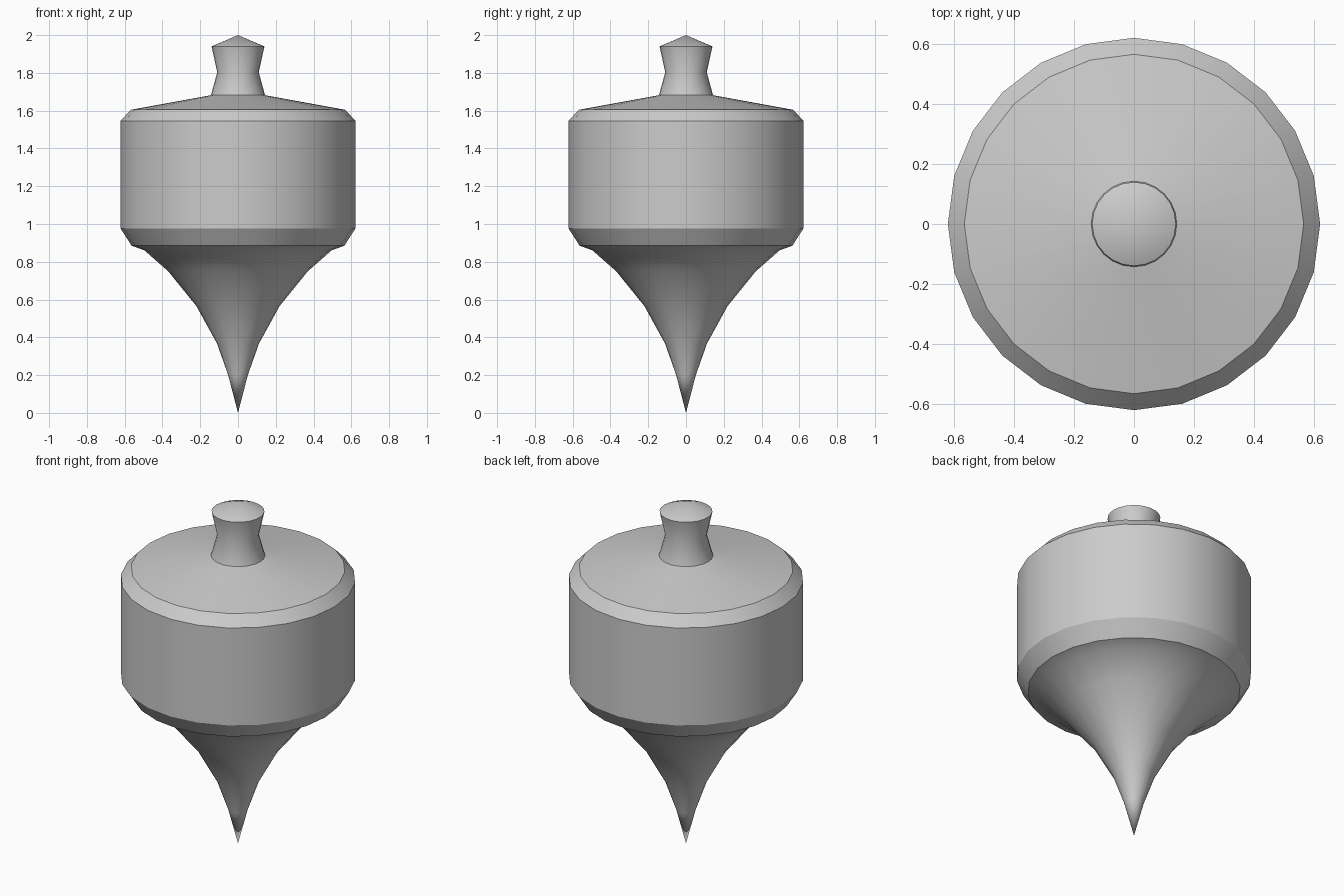
import bpy, bmesh, math

if "Cube" in bpy.data.objects:
    bpy.data.objects.remove(bpy.data.objects["Cube"])

SIDES = 24


def lathe(name, profile):
    """Revolve a (radius, height) profile, listed bottom to top, around z."""
    bm = bmesh.new()
    rings = []
    for r, z in profile:
        n = 1 if r == 0 else SIDES
        rings.append([bm.verts.new((r * math.cos(math.tau * i / SIDES),
                                    r * math.sin(math.tau * i / SIDES), z))
                      for i in range(n)])
    for low, high in zip(rings, rings[1:]):
        for i in range(SIDES):
            j = i + 1
            quad = [low[i % len(low)], low[j % len(low)],
                    high[j % len(high)], high[i % len(high)]]
            bm.faces.new(list(dict.fromkeys(quad)))
    mesh = bpy.data.meshes.new(name)
    bm.to_mesh(mesh)
    bm.free()
    obj = bpy.data.objects.new(name, mesh)
    bpy.context.collection.objects.link(obj)
    bpy.ops.object.select_all(action='DESELECT')
    obj.select_set(True)
    bpy.context.view_layer.objects.active = obj
    bpy.ops.object.shade_smooth_by_angle(angle=math.radians(30))
    return obj


# Flared pointed tip
lathe("spike", [(0, 0), (0.052, 0.2), (0.111, 0.367), (0.22, 0.565),
                (0.37, 0.75), (0.495, 0.86), (0.563, 0.885)])

# Drum with bevelled rims and a shallow conical top
lathe("drum_body", [(0.563, 0.885), (0.622, 0.977), (0.622, 1.546),
                    (0.567, 1.605), (0.143, 1.682)])

# Waisted handle with a low conical cap
lathe("handle", [(0.143, 1.682), (0.11, 1.803), (0.14, 1.94), (0, 2.0)])
